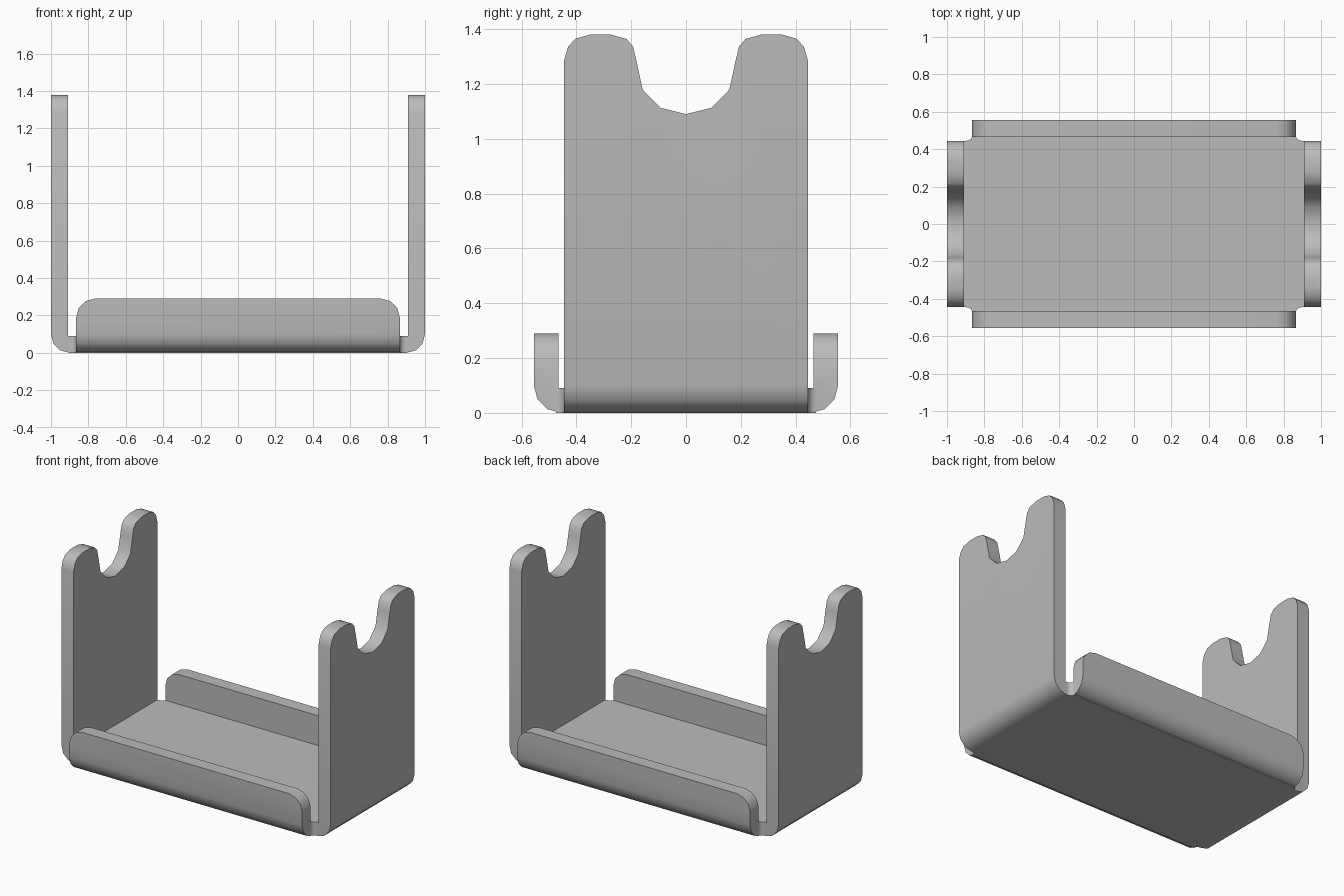
import bpy, bmesh
from math import sin, cos, pi, radians
from mathutils import Vector

cube = bpy.data.objects.get("Cube")
if cube:
    bpy.data.objects.remove(cube, do_unlink=True)

T = 0.09          # sheet thickness
R = 0.10          # outer bend radius
HX, HY = 1.0, 0.555            # outer half sizes
WALL_Y, WALL_TOP = 0.445, 1.38
LIP_X, LIP_TOP = 0.865, 0.29
RELIEF = 0.03     # corner relief radius

steel = bpy.data.materials.new("plain grey")
steel.use_nodes = True
grey = (0.5, 0.5, 0.5, 1)
steel.diffuse_color = grey
steel.node_tree.nodes["Principled BSDF"].inputs["Base Color"].default_value = grey


def arc(cx, cy, r, start, end, n=3):
    return [(cx + r * cos(radians(start + (end - start) * i / n)),
             cy + r * sin(radians(start + (end - start) * i / n))) for i in range(n + 1)]


def mirrored(half):
    """Close a right-hand half outline with its mirror image."""
    return half + [(-a, b) for a, b in reversed(half) if abs(a) > 1e-6]


def prism(name, outline, axis, lo, hi):
    """Extrude a 2D outline along the given axis."""
    place = {"x": lambda a, b, d: (d, a, b),
             "y": lambda a, b, d: (a, d, b),
             "z": lambda a, b, d: (a, b, d)}[axis]
    bm = bmesh.new()
    face = bm.faces.new([bm.verts.new(place(a, b, lo)) for a, b in outline])
    ext = bmesh.ops.extrude_face_region(bm, geom=[face])
    moved = [g for g in ext["geom"] if isinstance(g, bmesh.types.BMVert)]
    bmesh.ops.translate(bm, verts=moved, vec=Vector(place(0, 0, hi - lo)))
    bmesh.ops.recalc_face_normals(bm, faces=bm.faces)
    mesh = bpy.data.meshes.new(name)
    bm.to_mesh(mesh)
    bm.free()
    mesh.materials.append(steel)
    obj = bpy.data.objects.new(name, mesh)
    bpy.context.collection.objects.link(obj)
    return obj


def combine(target, other, operation):
    mod = target.modifiers.new("combine", "BOOLEAN")
    mod.object, mod.operation, mod.solver = other, operation, "EXACT"
    bpy.context.view_layer.objects.active = target
    bpy.ops.object.modifier_apply(modifier=mod.name)
    bpy.data.objects.remove(other, do_unlink=True)


def channel(half, top):
    """U section of the bent sheet, square inside and rounded outside."""
    right = arc(half - R, R, R, -90, 0) + [(half, top), (half - T, top), (half - T, T)]
    return mirrored(right)


# Tall end walls with the base between them
bracket = prism("cradle_bracket", channel(HX, WALL_TOP), "y", -WALL_Y, WALL_Y)

# Rounded shoulders and the saddle notch on the wall tops
wall_half = [(0.5, -0.1), (0.5, 1.285), (WALL_Y, 1.285), (0.43, 1.336), (0.403, 1.365),
             (0.35, WALL_TOP), (0.275, WALL_TOP), (0.217, 1.364), (0.193, 1.336),
             (0.18, 1.28), (0.158, 1.179), (0.093, 1.113), (0, 1.09)]
wall_outline = prism("wall_outline", mirrored(wall_half), "x", -1.2, 1.2)
combine(bracket, wall_outline, "INTERSECT")

# Low front and back lips with rounded top corners
lips = prism("front_and_back_lips", channel(HY, LIP_TOP), "x", -LIP_X, LIP_X)
lip_half = [(1, -0.1), (1, LIP_TOP - R)] + arc(LIP_X - R, LIP_TOP - R, R, 0, 90)
lip_outline = prism("lip_outline", mirrored(lip_half), "y", -1, 1)
combine(lips, lip_outline, "INTERSECT")
combine(bracket, lips, "UNION")

# Base plate with filleted corner reliefs
corner = arc(LIP_X + RELIEF, WALL_Y + RELIEF, RELIEF, 270, 180, 4)
plate_half = [(a, -b) for a, b in reversed(corner)] + corner
plate = prism("base_plate", mirrored(plate_half), "z", 0, T)
combine(bracket, plate, "UNION")

# Smooth bends, sharp sheet edges
bpy.ops.object.select_all(action="DESELECT")
bracket.select_set(True)
bpy.context.view_layer.objects.active = bracket
bpy.ops.object.shade_smooth_by_angle(angle=radians(35))
